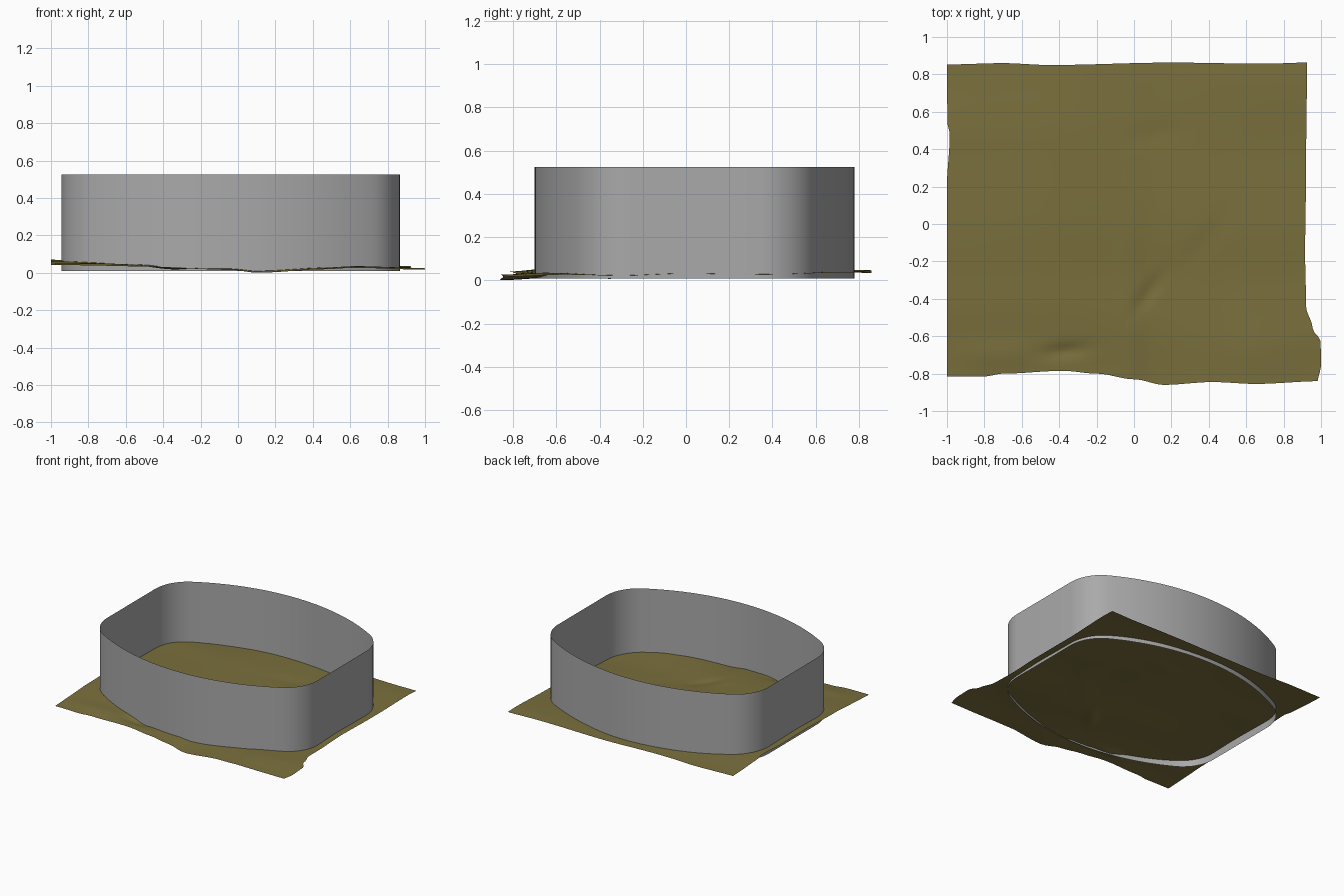
import bpy, bmesh, math

if "Cube" in bpy.data.objects:
    bpy.data.objects.remove(bpy.data.objects["Cube"])


def material(name, rgb):
    m = bpy.data.materials.new(name)
    m.diffuse_color = (*rgb, 1.0)
    m.use_nodes = True
    m.node_tree.nodes["Principled BSDF"].inputs["Base Color"].default_value = m.diffuse_color
    return m


def make_object(name, bm, mat):
    mesh = bpy.data.meshes.new(name)
    bm.to_mesh(mesh)
    bm.free()
    mesh.materials.append(mat)
    for p in mesh.polygons:
        p.use_smooth = True
    ob = bpy.data.objects.new(name, mesh)
    bpy.context.collection.objects.link(ob)
    return ob


def interp(points, t):
    """Smoothly interpolated value through (position, value) pairs."""
    if t <= points[0][0]:
        return points[0][1]
    for (a, va), (b, vb) in zip(points, points[1:]):
        if t <= b:
            k = (t - a) / (b - a)
            k = k * k * (3 - 2 * k)
            return va + (vb - va) * k
    return points[-1][1]


def bump(x, y, cx, cy, angle, long, short):
    """Stretched round bump of height 1."""
    c, s = math.cos(angle), math.sin(angle)
    u = (x - cx) * c + (y - cy) * s
    v = -(x - cx) * s + (y - cy) * c
    return math.exp(-(u / long) ** 2 - (v / short) ** 2)


grey = material("wall grey", (0.40, 0.40, 0.40))
earth = material("earth olive", (0.195, 0.16, 0.046))

# Wall: thin upright band; flat ends blend by a corner arc into bowed sides
CX, CY, Z0, Z1 = -0.04, 0.04, 0.008, 0.525
HALF_X, HALF_Y, R, r = 0.905, 0.74, 1.55, 0.28
fx = HALF_X - r                                   # corner arc centre
by = HALF_Y - R                                   # bowed side arc centre
fy = by + math.sqrt((R - r) ** 2 - fx ** 2)       # tangent to the bowed side
meet = math.atan2(fy - by, fx)
quarter = []
for i in range(11):
    a = meet * i / 10
    quarter.append((fx + r * math.cos(a), fy + r * math.sin(a)))
for i in range(1, 15):
    a = meet + (math.pi / 2 - meet) * i / 14
    quarter.append((R * math.cos(a), by + R * math.sin(a)))
top_half = quarter + [(-x, y) for x, y in reversed(quarter[:-1])]
outline = top_half + [(-x, -y) for x, y in top_half]

bm = bmesh.new()
rings = [[bm.verts.new((x + CX, y + CY, z)) for x, y in outline] for z in (Z0, Z1)]
n = len(outline)
for i in range(n):
    j = (i + 1) % n
    bm.faces.new((rings[0][i], rings[0][j], rings[1][j], rings[1][i]))
make_object("enclosure_wall", bm, grey)

# Ground: uneven sheet; outline in plan, then heights along its four edges
FRONT = [(-1, -0.815), (-0.8, -0.815), (-0.7, -0.80), (-0.38, -0.785), (-0.2, -0.80),
         (0.0, -0.83), (0.16, -0.86), (0.42, -0.845), (0.65, -0.855), (1, -0.84)]
BACK = [(-1, 0.853), (-0.7, 0.86), (-0.45, 0.85), (0.2, 0.863), (0.7, 0.857), (0.92, 0.863)]
RIGHT = [(-0.85, 0.98), (-0.74, 1.0), (-0.62, 0.998), (-0.55, 0.955), (-0.43, 0.92),
         (-0.15, 0.915), (0.3, 0.92), (0.86, 0.925)]
LEFT = [(-0.82, -1.0), (0.2, -1.0), (0.48, -0.985), (0.55, -0.998), (0.86, -1.0)]
FRONT_Z = [(0, 0.040), (0.25, 0.034), (0.5, 0.014), (0.57, 0.0), (0.75, 0.017),
           (0.83, 0.024), (1, 0.018)]
BACK_Z = [(0, 0.045), (0.3, 0.042), (0.6, 0.036), (1, 0.034)]
LEFT_Z = [(0, 0.040), (0.25, 0.062), (0.5, 0.070), (0.75, 0.065), (1, 0.045)]
RIGHT_Z = [(0, 0.018), (0.15, 0.026), (0.32, 0.020), (0.5, 0.031), (0.73, 0.028),
           (0.95, 0.037), (1, 0.034)]


def height(u, v, x, y):
    # edge heights blended across the sheet
    f, b = interp(FRONT_Z, u), interp(BACK_Z, u)
    l, r_ = interp(LEFT_Z, v), interp(RIGHT_Z, v)
    corners = ((1 - u) * (1 - v) * 0.040 + u * (1 - v) * 0.018
               + (1 - u) * v * 0.045 + u * v * 0.034)
    z = (1 - v) * f + v * b + (1 - u) * l + u * r_ - corners
    # dents, creases and mounds
    z += 0.002 * math.sin(6 * x + 2 * y) * math.cos(5 * y - 2 * x)
    z -= 0.016 * bump(x, y, -0.37, -0.68, 0.1, 0.12, 0.035)
    z -= 0.012 * bump(x, y, 0.08, -0.37, 0.95, 0.13, 0.035)
    z -= 0.005 * bump(x, y, 0.38, -0.10, 0.9, 0.18, 0.06)
    z -= 0.005 * bump(x, y, 0.12, 0.48, 0.2, 0.14, 0.06)
    z += 0.010 * bump(x, y, -0.70, -0.70, 0.0, 0.25, 0.08)
    z += 0.005 * bump(x, y, 0.60, -0.70, 0.0, 0.25, 0.12)
    return max(0.0, z)


N = 72
bm = bmesh.new()
grid = []
for j in range(N + 1):
    v = j / N
    row = []
    for i in range(N + 1):
        u = i / N
        y = -0.83 + 1.69 * v
        xl, xr = interp(LEFT, y), interp(RIGHT, y)
        # side bulges only reach the outer part of the sheet
        x = -1 + 1.92 * u + (xl + 1) * (1 - u) ** 4 + (xr - 0.92) * u ** 4
        y = interp(FRONT, x) * (1 - v) + interp(BACK, x) * v
        row.append(bm.verts.new((x, y, height(u, v, x, y))))
    grid.append(row)
for j in range(N):
    for i in range(N):
        bm.faces.new((grid[j][i], grid[j][i + 1], grid[j + 1][i + 1], grid[j + 1][i]))
make_object("uneven_ground", bm, earth)
